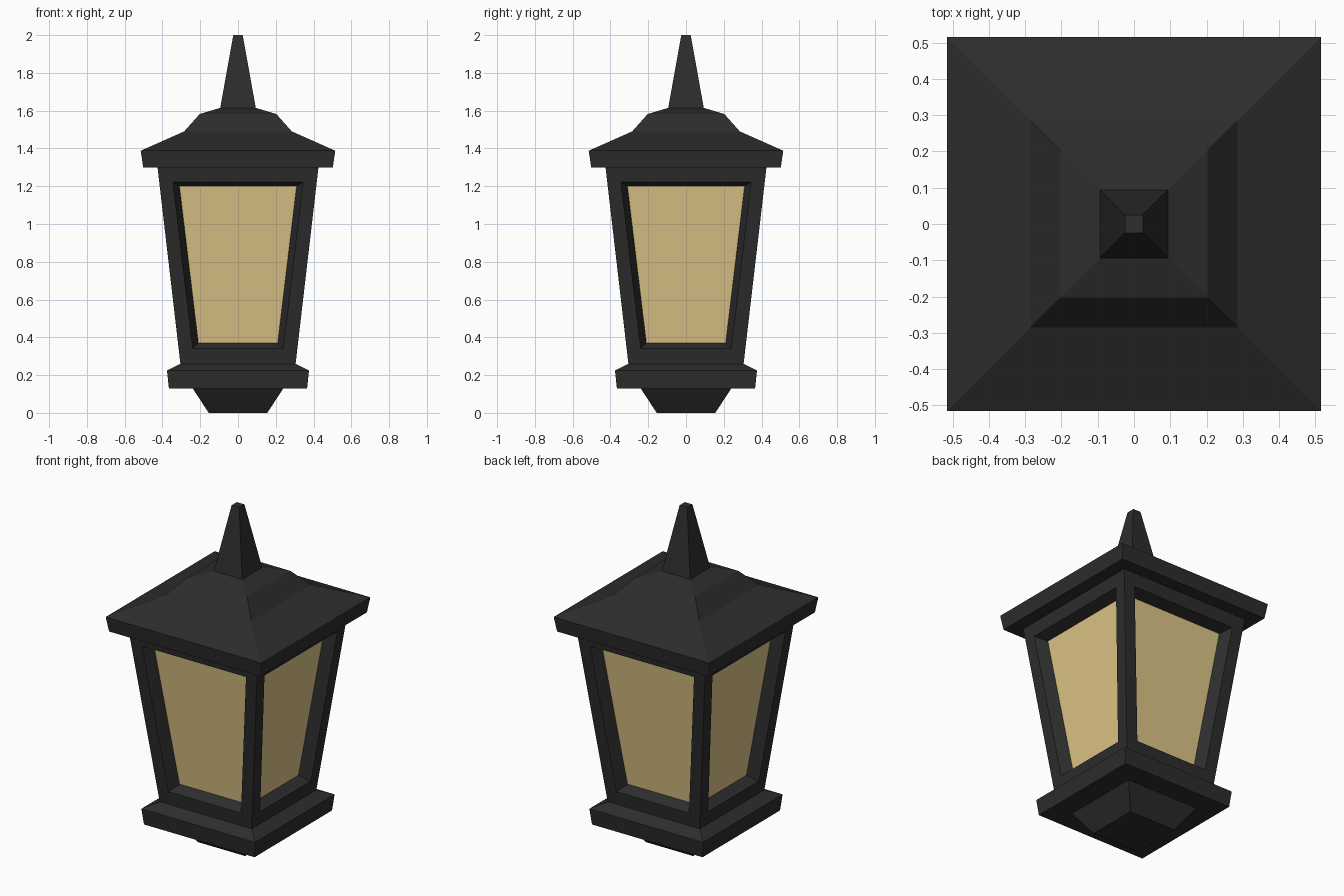
import bpy, bmesh
from math import pi
from mathutils import Matrix, Vector

if "Cube" in bpy.data.objects:
    bpy.data.objects.remove(bpy.data.objects["Cube"])


def material(name, color):
    m = bpy.data.materials.new(name)
    m.diffuse_color = (*color, 1)
    m.use_nodes = True
    m.node_tree.nodes["Principled BSDF"].inputs["Base Color"].default_value = m.diffuse_color
    return m


METAL = material("dark_metal", (0.026, 0.026, 0.026))
GLASS = material("warm_glass", (0.72, 0.56, 0.24))


def finish(name, bm, mat):
    bmesh.ops.remove_doubles(bm, verts=bm.verts, dist=1e-4)
    bmesh.ops.recalc_face_normals(bm, faces=bm.faces)
    mesh = bpy.data.meshes.new(name)
    bm.to_mesh(mesh)
    bm.free()
    mesh.materials.append(mat)
    obj = bpy.data.objects.new(name, mesh)
    bpy.context.collection.objects.link(obj)
    return obj


def square_loft(name, profile, mat):
    """Closed square solid from (half width, height) steps."""
    bm = bmesh.new()
    rings = [[bm.verts.new((sx * w, sy * w, z))
              for sx, sy in ((-1, -1), (1, -1), (1, 1), (-1, 1))]
             for w, z in profile]
    for a, b in zip(rings, rings[1:]):
        for i in range(4):
            j = (i + 1) % 4
            bm.faces.new((a[i], a[j], b[j], b[i]))
    bm.faces.new(rings[0][::-1])
    bm.faces.new(rings[-1])
    return finish(name, bm, mat)


# Tapered body: wall half width at a given height
Z0, Z1, W0, W1 = 0.26, 1.30, 0.305, 0.426


def wall(z):
    return W0 + (W1 - W0) * (z - Z0) / (Z1 - Z0)


def panel(bottom_w, bottom_z, top_w, top_z, depth):
    """Corners of a trapezoid lying parallel to the front wall."""
    return [Vector((x, depth - wall(z), z)) for x, z in
            ((-bottom_w, bottom_z), (bottom_w, bottom_z),
             (top_w, top_z), (-top_w, top_z))]


outer = panel(W0, Z0, W1, Z1, 0)
opening = panel(0.24, 0.34, 0.345, 1.222, 0)
pane = panel(0.21, 0.37, 0.31, 1.20, 0.065)

# Four frame sides with bevelled openings, and the recessed panes
frame, glass = bmesh.new(), bmesh.new()
for k in range(4):
    rot = Matrix.Rotation(k * pi / 2, 3, 'Z')
    rings = [[frame.verts.new(rot @ p) for p in ring]
             for ring in (outer, opening, pane)]
    for a, b in zip(rings, rings[1:]):
        for i in range(4):
            j = (i + 1) % 4
            frame.faces.new((a[i], a[j], b[j], b[i]))
    glass.faces.new([glass.verts.new(rot @ p) for p in pane])
finish("lantern_frame", frame, METAL)
finish("glass_panes", glass, GLASS)

# Foot, base plate, roof and spire
square_loft("foot", [(0.155, 0), (0.24, 0.13)], METAL)
square_loft("base_plate", [(0.366, 0.13), (0.376, 0.225), (0.305, 0.26)], METAL)
square_loft("roof", [(0.502, 1.30), (0.515, 1.388), (0.285, 1.49),
                     (0.203, 1.582), (0.093, 1.615)], METAL)
square_loft("spire", [(0.094, 1.615), (0.025, 2.0)], METAL)
